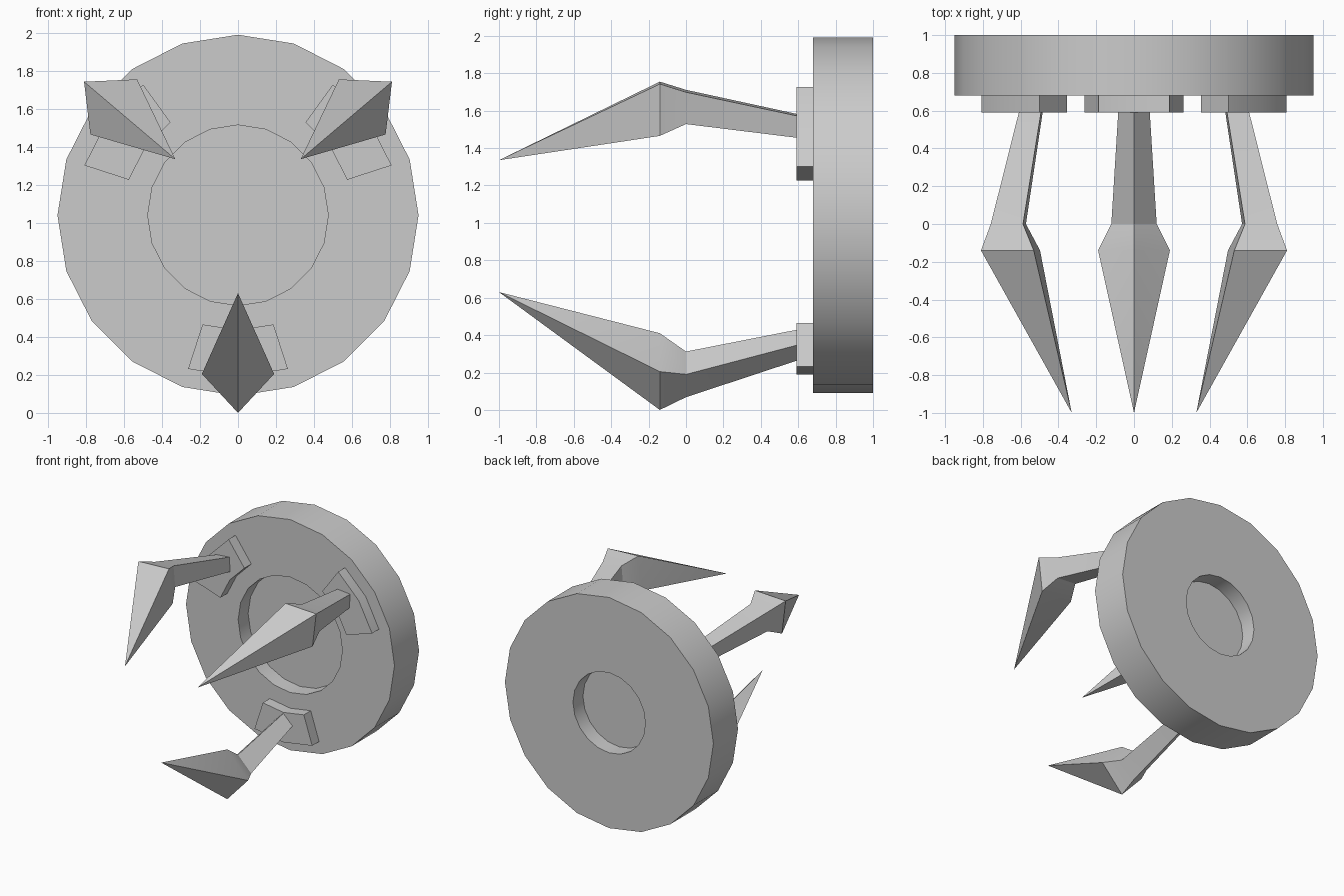
import bpy, bmesh
from math import sin, cos, radians

if "Cube" in bpy.data.objects:
    bpy.data.objects.remove(bpy.data.objects["Cube"])

CZ = 1.04      # height of the disc axis
SIDES = 20


def loft(name, rings):
    """Skin a list of point rings and cap both ends."""
    bm = bmesh.new()
    loops = [[bm.verts.new(p) for p in ring] for ring in rings]
    for a, b in zip(loops, loops[1:]):
        n = len(a)
        for i in range(n):
            j = (i + 1) % n
            if len(b) == 1:
                bm.faces.new((a[i], a[j], b[0]))
            else:
                bm.faces.new((a[i], a[j], b[j], b[i]))
    for end in (loops[0], loops[-1]):
        if len(end) > 2:
            bm.faces.new(end)
    bmesh.ops.recalc_face_normals(bm, faces=bm.faces[:])
    mesh = bpy.data.meshes.new(name)
    bm.to_mesh(mesh)
    bm.free()
    ob = bpy.data.objects.new(name, mesh)
    bpy.context.collection.objects.link(ob)
    bpy.ops.object.select_all(action='DESELECT')
    ob.select_set(True)
    bpy.context.view_layer.objects.active = ob
    bpy.ops.object.shade_smooth_by_angle(angle=radians(30))
    return ob


def polar(r, deg, y, cx=0.0, cz=CZ):
    a = radians(deg)
    return (cx + r * cos(a), y, cz + r * sin(a))


# Base disc with a recess in the front and a smaller one in the back
profile = [(0.475, 0.81), (0.475, 0.68), (0.95, 0.68),
           (0.95, 1.0), (0.33, 1.0), (0.33, 0.87)]
loft("base_disc", [[polar(r, i * 360 / SIDES, y) for i in range(SIDES)]
                   for r, y in profile])


# Mounting pads: ring sectors on the disc's front face
def pad(name, deg):
    angles = (deg - 18, deg, deg + 18)
    def outline(y):
        return ([polar(0.604, a, y) for a in angles] +
                [polar(0.85, a, y) for a in reversed(angles)])
    loft(name, [outline(0.59), outline(0.685)])


# Claws: diamond sections (y, radial centre, half height, half width) to a point
SECTIONS = [(0.60, 0.692, 0.082, 0.083), (0.0, 0.85, 0.122, 0.12),
            (-0.14, 0.835, 0.205, 0.19)]


def claw(name, deg, cx, cz):
    ux, uz = cos(radians(deg)), sin(radians(deg))
    def point(y, r, t):
        return (cx + r * ux - t * uz, y, cz + r * uz + t * ux)
    rings = [[point(y, r + h, 0), point(y, r, w),
              point(y, r - h, 0), point(y, r, -w)] for y, r, h, w in SECTIONS]
    rings.append([point(-1.0, 0.41, 0)])
    loft(name, rings)


for side, pad_deg, claw_deg, cx, cz in (("lower", -90, -90, 0, CZ),
                                        ("right", 36, 40.3, 0.017, 1.07),
                                        ("left", 144, 139.7, -0.017, 1.07)):
    pad(side + "_pad", pad_deg)
    claw(side + "_claw", claw_deg, cx, cz)
